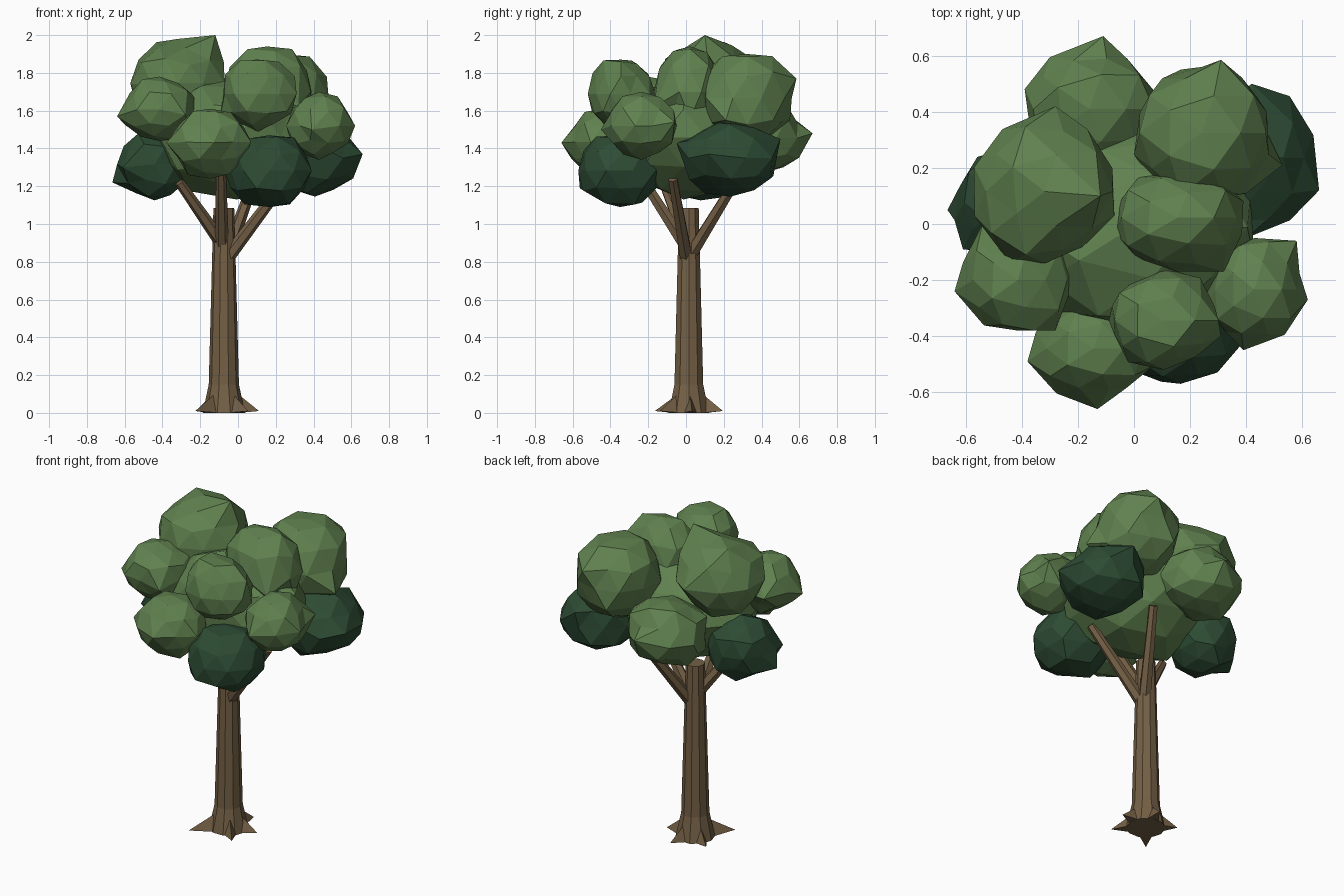
import bpy, bmesh, math, random
from mathutils import Vector

if "Cube" in bpy.data.objects:
    bpy.data.objects.remove(bpy.data.objects["Cube"])


def material(name, colour):
    mat = bpy.data.materials.new(name)
    mat.use_nodes = True
    mat.diffuse_color = (*colour, 1)
    mat.node_tree.nodes["Principled BSDF"].inputs["Base Color"].default_value = (*colour, 1)
    return mat


BARK = material("bark brown", (0.175, 0.117, 0.06))
LEAF = material("leaf green", (0.116, 0.22, 0.078))
SHADE = material("deep leaf green", (0.026, 0.071, 0.034))


def finish(name, bm, mat):
    bmesh.ops.recalc_face_normals(bm, faces=bm.faces)
    mesh = bpy.data.meshes.new(name)
    bm.to_mesh(mesh)
    bm.free()
    mesh.materials.append(mat)
    obj = bpy.data.objects.new(name, mesh)
    bpy.context.collection.objects.link(obj)


def tube(name, points, radii, sides, mat):
    """Faceted tapering tube swept along a few points."""
    bm = bmesh.new()
    pts = [Vector(p) for p in points]
    turn = Vector((0, 0, 1)).rotation_difference(pts[-1] - pts[0])
    rings = []
    for p, r in zip(pts, radii):
        angles = [math.tau * i / sides for i in range(sides)]
        rings.append([bm.verts.new(p + turn @ Vector((r * math.cos(a), r * math.sin(a), 0)))
                      for a in angles])
    for low, high in zip(rings, rings[1:]):
        for i in range(sides):
            j = (i + 1) % sides
            bm.faces.new((low[i], low[j], high[j], high[i]))
    bm.faces.new(rings[0][::-1])
    bm.faces.new(rings[-1])
    finish(name, bm, mat)


def clump(name, centre, half, mat, peaks, seed):
    """Lumpy faceted ball fitted to a box, with some corners pulled out to peaks."""
    rng = random.Random(seed)
    bm = bmesh.new()
    bmesh.ops.create_icosphere(bm, subdivisions=2, radius=1)
    for v in bm.verts:
        v.co *= rng.uniform(0.9, 1.07)
    for axis in range(3):
        low = min(v.co[axis] for v in bm.verts)
        high = max(v.co[axis] for v in bm.verts)
        for v in bm.verts:
            t = 2 * (v.co[axis] - low) / (high - low) - 1
            v.co[axis] = centre[axis] + half[axis] * t
    for peak in map(Vector, peaks):
        min(bm.verts, key=lambda v: (v.co - peak).length).co = peak
    finish(name, bm, mat)


# Trunk with flared foot
TX, TY = -0.075, 0.015
tube("trunk", [(TX, TY, 0), (TX, TY, 0.15), (TX, TY, 1.085)], [0.112, 0.08, 0.055], 10, BARK)

# Pointed roots around the foot: direction and reach
roots = ((-130, 0.235), (-50, 0.2), (5, 0.187), (75, 0.187), (145, 0.18))
for n, (degrees, reach) in enumerate(roots):
    a = math.radians(degrees)
    out, side = Vector((math.cos(a), math.sin(a), 0)), Vector((-math.sin(a), math.cos(a), 0))
    base = Vector((TX, TY, 0))
    bm = bmesh.new()
    tip = bm.verts.new(base + out * reach + Vector((0, 0, 0.01)))
    back = [bm.verts.new(base + out * 0.08 + side * 0.04),
            bm.verts.new(base + out * 0.08 - side * 0.04),
            bm.verts.new(base + out * 0.075 + Vector((0, 0, 0.1)))]
    bm.faces.new(back)
    for i in range(3):
        bm.faces.new((back[i], back[(i + 1) % 3], tip))
    finish(f"root_{n + 1}", bm, BARK)

# Branches reaching into the crown
branches = {
    "front_branch": ((-0.085, 0.0, 0.88), (-0.09, -0.27, 1.3)),
    "right_branch": ((-0.05, 0.0, 0.83), (0.26, -0.07, 1.24)),
    "left_branch": ((-0.08, 0.01, 0.89), (-0.31, -0.12, 1.22)),
    "back_branch": ((-0.06, 0.02, 0.83), (0.1, 0.29, 1.27)),
}
for name, (start, end) in branches.items():
    tube(name, [start, end], [0.037, 0.026], 6, BARK)

# Leaf clumps: centre, half size, colour, peaks
crown = {
    "core_clump": ((-0.01, 0, 1.45), (0.44, 0.38, 0.32), LEAF, []),
    "back_clump": ((-0.15, 0.41, 1.46), (0.24, 0.22, 0.19), LEAF,
                   [(-0.11, 0.67, 1.48)]),
    "back_right_clump": ((0.24, 0.32, 1.65), (0.24, 0.24, 0.25), LEAF,
                         [(0.31, 0.585, 1.77), (0.53, 0.21, 1.55)]),
    "top_left_clump": ((-0.32, 0.13, 1.75), (0.25, 0.27, 0.23), LEAF,
                       [(-0.12, 0.1, 2.0), (-0.28, 0.42, 1.75), (-0.45, -0.13, 1.72)]),
    "top_clump": ((0.16, 0.01, 1.7), (0.23, 0.18, 0.24), LEAF,
                  [(0.32, -0.17, 1.62)]),
    "upper_front_clump": ((0.11, -0.34, 1.68), (0.2, 0.18, 0.19), LEAF, []),
    "right_clump": ((0.43, -0.23, 1.52), (0.175, 0.18, 0.18), LEAF,
                    [(0.39, -0.45, 1.5), (0.62, -0.27, 1.52), (0.58, -0.06, 1.54)]),
    "front_clump": ((-0.14, -0.44, 1.43), (0.21, 0.18, 0.18), LEAF,
                    [(-0.13, -0.66, 1.43), (-0.38, -0.49, 1.43), (-0.15, -0.45, 1.24)]),
    "left_clump": ((-0.41, -0.19, 1.61), (0.2, 0.19, 0.17), LEAF,
                   [(-0.64, -0.24, 1.57), (-0.54, 0.0, 1.6), (-0.28, -0.38, 1.58)]),
    "low_left_clump": ((-0.44, 0.08, 1.315), (0.2, 0.19, 0.19), SHADE,
                       [(-0.665, 0.05, 1.22), (-0.61, -0.09, 1.3)]),
    "low_right_clump": ((0.41, 0.22, 1.355), (0.23, 0.26, 0.21), SHADE,
                        [(0.66, 0.12, 1.37), (0.42, 0.5, 1.45), (0.4, -0.05, 1.43)]),
    "low_front_clump": ((0.16, -0.34, 1.28), (0.23, 0.23, 0.19), SHADE, []),
}
for seed, (name, (centre, half, mat, peaks)) in enumerate(crown.items()):
    clump(name, centre, half, mat, peaks, seed)
